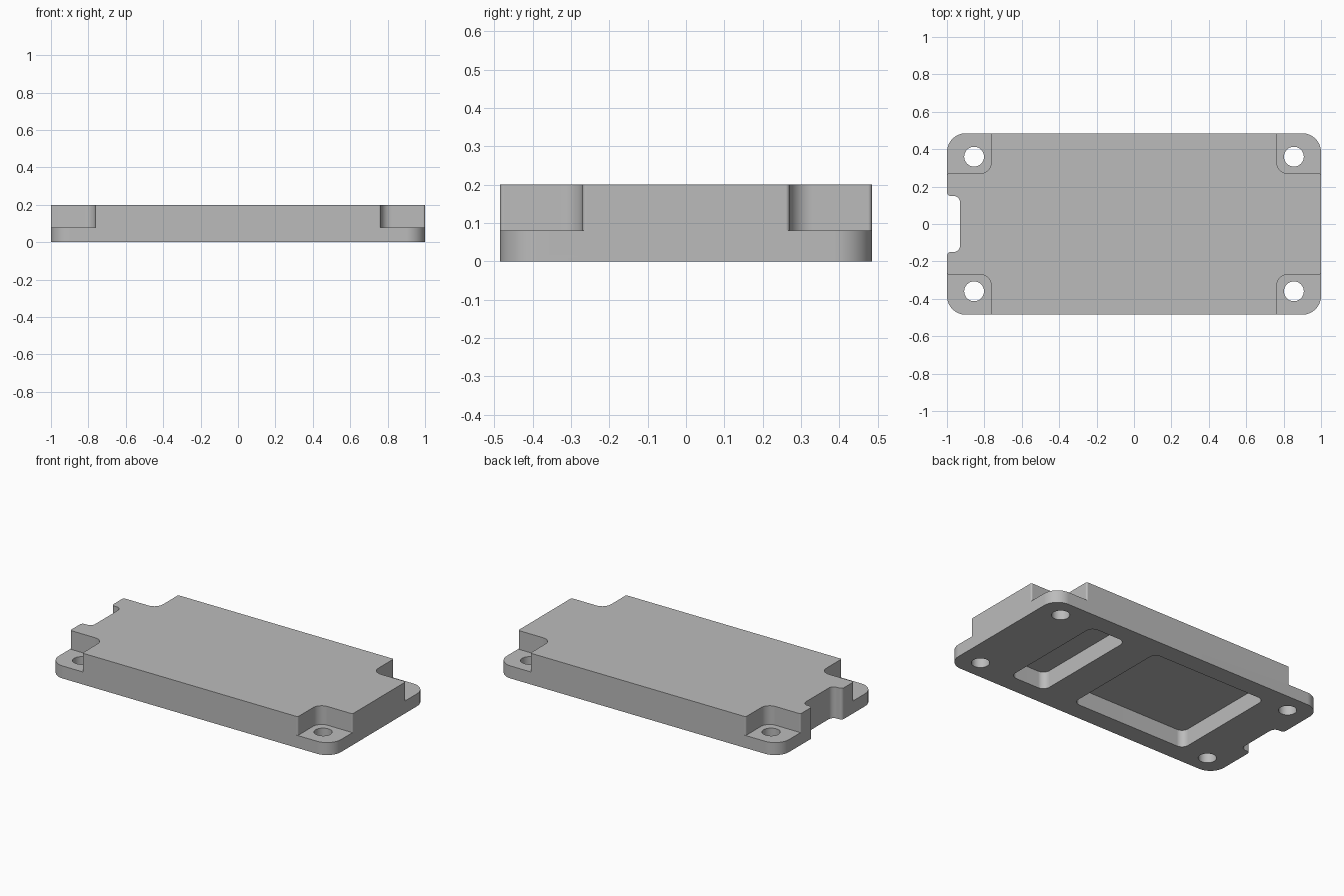
import bpy, bmesh, math
from mathutils import Vector

if "Cube" in bpy.data.objects:
    bpy.data.objects.remove(bpy.data.objects["Cube"], do_unlink=True)

grey = bpy.data.materials.new("plain grey")
grey.use_nodes = True
grey.diffuse_color = (0.5, 0.5, 0.5, 1)
grey.node_tree.nodes["Principled BSDF"].inputs["Base Color"].default_value = (0.5, 0.5, 0.5, 1)

H = 0.485        # half depth
STEP = 0.08      # flange thickness
TOP = 0.2        # full height
POCKET = 0.11    # pocket depth


def rounded(corners, steps=8):
    """Round right-angled corners given as (x, y, radius)."""
    out = []
    for i, (x, y, r) in enumerate(corners):
        p = Vector((x, y))
        u = (Vector(corners[i - 1][:2]) - p).normalized()
        v = (Vector(corners[(i + 1) % len(corners)][:2]) - p).normalized()
        c = p + r * (u + v)
        for k in range(steps + 1):
            t = math.pi / 2 * k / steps
            out.append(c - r * (v * math.cos(t) + u * math.sin(t)))
    return out


def prism(name, outline, z0, z1):
    """Extrude a closed outline from z0 to z1."""
    bm = bmesh.new()
    face = bm.faces.new([bm.verts.new((p.x, p.y, z0)) for p in outline])
    res = bmesh.ops.extrude_face_region(bm, geom=[face])
    for v in res["geom"]:
        if isinstance(v, bmesh.types.BMVert):
            v.co.z = z1
    bmesh.ops.recalc_face_normals(bm, faces=bm.faces)
    mesh = bpy.data.meshes.new(name)
    bm.to_mesh(mesh)
    bm.free()
    mesh.materials.append(grey)
    obj = bpy.data.objects.new(name, mesh)
    bpy.context.collection.objects.link(obj)
    return obj


def combine(target, tool, operation):
    """Apply a boolean and remove its tool object."""
    tool.hide_render = True
    bpy.context.view_layer.objects.active = target
    mod = target.modifiers.new("boolean", 'BOOLEAN')
    mod.operation, mod.solver, mod.object = operation, 'EXACT', tool
    bpy.ops.object.modifier_apply(modifier=mod.name)
    bpy.data.objects.remove(tool, do_unlink=True)


def rectangle(x0, x1, y, r):
    return rounded([(x0, -y, r), (x1, -y, r), (x1, y, r), (x0, y, r)])


# Edge notch shared by both layers
notch = [(-1, 0.15, 0.02), (-0.93, 0.15, 0.035), (-0.93, -0.15, 0.035), (-1, -0.15, 0.02)]

# Lower flange plate with rounded corners
cover = prism("cover_plate", rounded(
    [(-1, -H, 0.1), (1, -H, 0.1), (1, H, 0.1), (-1, H, 0.1)] + notch), 0, STEP)

# Raised body, cut back at the four corners
s, q, f = 0.01, 0.06, 0.763
body = prism("raised_body", rounded(
    [(-f, -H, s), (f, -H, s), (f, -0.27, q), (1, -0.27, s),
     (1, 0.27, s), (f, 0.27, q), (f, H, s), (-f, H, s),
     (-f, 0.27, q), (-1, 0.27, s)] + notch + [(-1, -0.27, s), (-f, -0.27, q)]), STEP, TOP)
combine(cover, body, 'UNION')

# Two pockets in the underside
for x0, x1 in ((-0.675, 0.15), (0.37, 0.625)):
    combine(cover, prism("pocket_cutter", rectangle(x0, x1, 0.365, 0.045), -0.05, POCKET), 'DIFFERENCE')

# Screw holes in the corner flanges
for sx in (-1, 1):
    for sy in (-1, 1):
        circle = [Vector((sx * 0.855 + 0.053 * math.cos(a), sy * 0.36 + 0.053 * math.sin(a)))
                  for a in (math.tau * i / 32 for i in range(32))]
        combine(cover, prism("hole_cutter", circle, -0.05, STEP + 0.05), 'DIFFERENCE')

# Smooth the fillets and keep the flats flat
bpy.ops.object.select_all(action='DESELECT')
cover.select_set(True)
bpy.context.view_layer.objects.active = cover
bpy.ops.object.shade_smooth_by_angle(angle=math.radians(30))
weighted = cover.modifiers.new("weighted_normals", 'WEIGHTED_NORMAL')
weighted.keep_sharp = True
